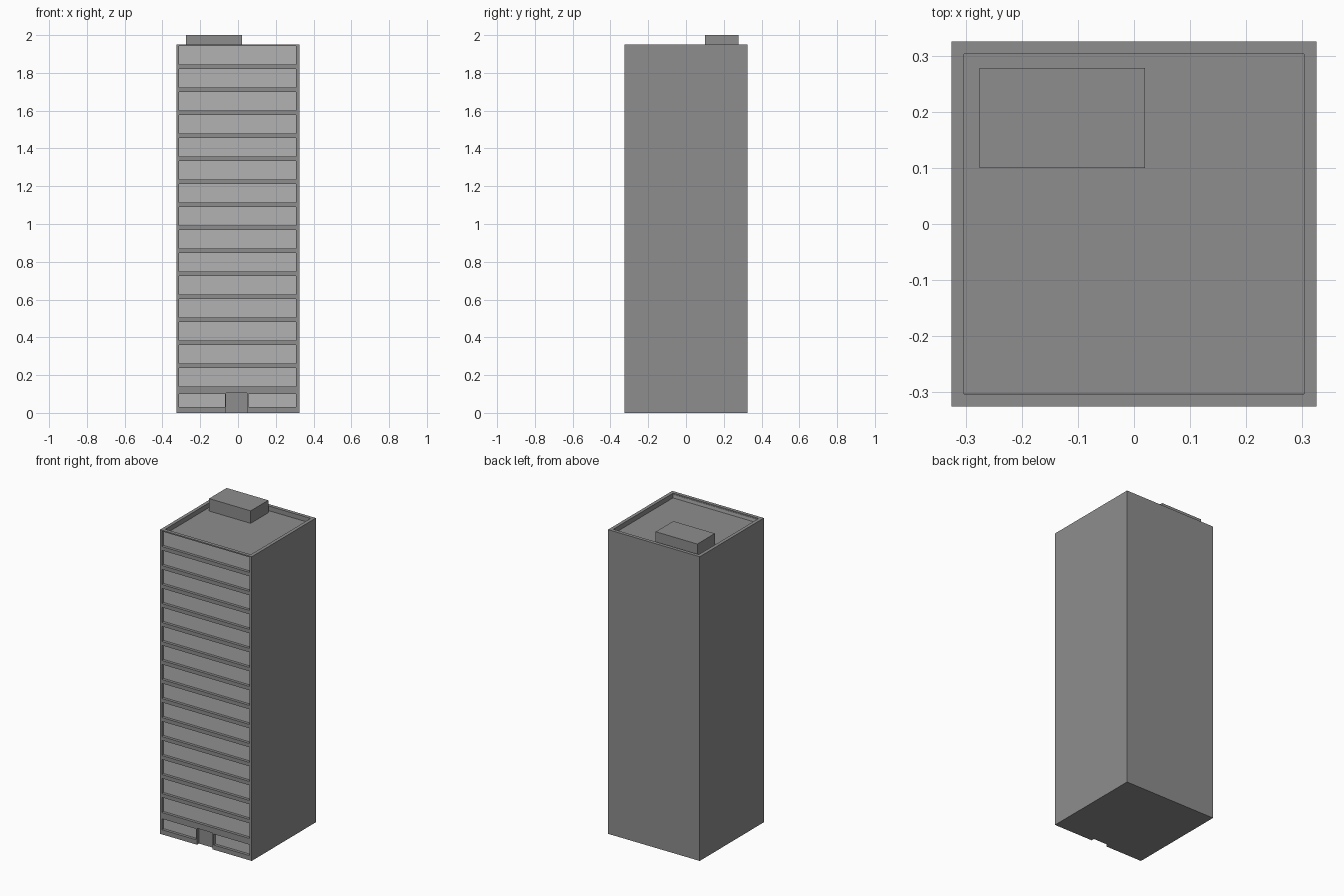
import bpy, bmesh
from mathutils import Matrix, Vector

if "Cube" in bpy.data.objects:
    bpy.data.objects.remove(bpy.data.objects["Cube"])


def boxes(name, specs, mat=None):
    """One object made of axis-aligned boxes (x0, x1, y0, y1, z0, z1)."""
    bm = bmesh.new()
    for x0, x1, y0, y1, z0, z1 in specs:
        centre = Vector(((x0 + x1) / 2, (y0 + y1) / 2, (z0 + z1) / 2))
        size = Matrix.Diagonal((x1 - x0, y1 - y0, z1 - z0, 1))
        bmesh.ops.create_cube(bm, size=1, matrix=Matrix.Translation(centre) @ size)
    mesh = bpy.data.meshes.new(name)
    bm.to_mesh(mesh)
    bm.free()
    obj = bpy.data.objects.new(name, mesh)
    bpy.context.collection.objects.link(obj)
    if mat:
        mesh.materials.append(mat)
    return obj


def grey(name, v):
    m = bpy.data.materials.new(name)
    m.diffuse_color = (v, v, v, 1)
    m.use_nodes = True
    m.node_tree.nodes["Principled BSDF"].inputs["Base Color"].default_value = m.diffuse_color
    return m


wall = grey("wall_grey", 0.27)
glass = grey("window_grey", 0.45)

H = 0.325          # half width of the tower
TOP = 1.95
ROOF = 1.92
DEPTH = 0.02       # window recess

# Openings in the front: 15 window bands, two ground-floor windows, a door
windows = [(-0.312, 0.308, 0.14 + i * 0.1218, 0.237 + i * 0.1218) for i in range(15)]
windows += [(-0.312, -0.07, 0.03, 0.10), (0.055, 0.308, 0.03, 0.10)]
door = (-0.063, 0.047, -0.05, 0.105)

# Tower with recessed openings and sunken roof
tower = boxes("tower", [(-H, H, -H, H, 0, TOP)], wall)
cuts = [(x0, x1, -H - 0.1, -H + DEPTH, z0, z1) for x0, x1, z0, z1 in windows + [door]]
cuts.append((-0.303, 0.303, -0.303, 0.303, ROOF, TOP + 0.1))
cutter = boxes("opening_cutter", cuts, wall)
mod = tower.modifiers.new("openings", 'BOOLEAN')
mod.operation = 'DIFFERENCE'
mod.solver = 'EXACT'
mod.object = cutter
bpy.context.view_layer.objects.active = tower
bpy.ops.object.modifier_apply(modifier=mod.name)
bpy.data.objects.remove(cutter)

# Window panes at the back of each recess
boxes("window_panes", [(x0, x1, -H + DEPTH - 0.002, -H + DEPTH + 0.004, z0, z1)
                       for x0, x1, z0, z1 in windows], glass)

# Rooftop plant room
boxes("roof_plant_room", [(-0.275, 0.02, 0.10, 0.278, ROOF - 0.005, 2.0)], wall)
